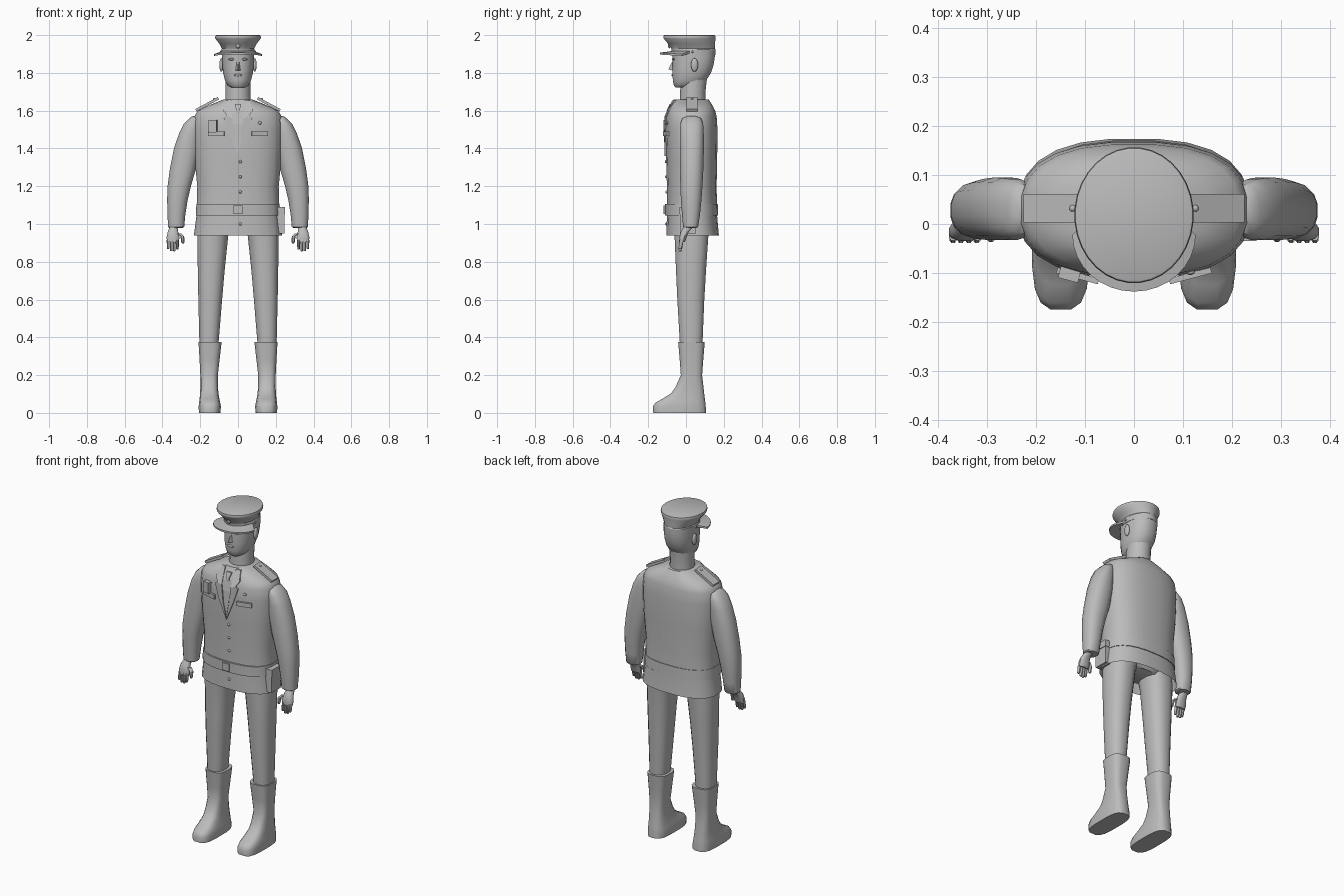
import bpy, bmesh, math
from mathutils import Vector, Matrix

GREY = bpy.data.materials.new("plain_grey")
GREY.diffuse_color = (0.5, 0.5, 0.5, 1)


def finish(name, bm, angle=40):
    bmesh.ops.recalc_face_normals(bm, faces=bm.faces)
    me = bpy.data.meshes.new(name)
    bm.to_mesh(me)
    bm.free()
    ob = bpy.data.objects.new(name, me)
    bpy.context.collection.objects.link(ob)
    me.materials.append(GREY)
    bpy.ops.object.select_all(action='DESELECT')
    ob.select_set(True)
    bpy.context.view_layer.objects.active = ob
    bpy.ops.object.shade_smooth_by_angle(angle=math.radians(angle))
    return ob


def loft(name, rings, n=16, power=2.0, bottom=True, top=True, angle=40):
    """Stack of horizontal superellipse rings given as (z, x0, x1, y0, y1)."""
    bm = bmesh.new()
    loops = []
    for z, x0, x1, y0, y1 in rings:
        loop = []
        for i in range(n):
            a = 2 * math.pi * (i + 0.5) / n
            c, s = math.cos(a), math.sin(a)
            px = math.copysign(abs(c) ** (2 / power), c)
            py = math.copysign(abs(s) ** (2 / power), s)
            loop.append(bm.verts.new(((x0 + x1) / 2 + px * (x1 - x0) / 2,
                                      (y0 + y1) / 2 + py * (y1 - y0) / 2, z)))
        loops.append(loop)
    for a, b in zip(loops, loops[1:]):
        for i in range(n):
            j = (i + 1) % n
            bm.faces.new((a[i], a[j], b[j], b[i]))
    if bottom:
        bm.faces.new(loops[0])
    if top:
        bm.faces.new(loops[-1])
    return finish(name, bm, angle)


def side(rings, s):
    """Mirror ring data to the chosen side."""
    return [(z, min(s * a, s * b), max(s * a, s * b), c, d) for z, a, b, c, d in rings]


def box(name, centre, size, rot=None):
    bm = bmesh.new()
    m = Matrix.Translation(centre) @ (rot or Matrix()) @ Matrix.Diagonal((*size, 1))
    bmesh.ops.create_cube(bm, size=1, matrix=m)
    return finish(name, bm, 20)


def ball(name, centre, size):
    bm = bmesh.new()
    m = Matrix.Translation(centre) @ Matrix.Diagonal((*size, 1))
    bmesh.ops.create_uvsphere(bm, u_segments=12, v_segments=8, radius=0.5, matrix=m)
    return finish(name, bm, 60)


# Jacket
JACKET = [(z, -r, r, a, b) for z, r, a, b in [
    (0.94, .235, -.105, .175), (1.04, .222, -.102, .166), (1.2, .217, -.102, .163),
    (1.35, .232, -.106, .166), (1.5, .238, -.11, .168), (1.57, .232, -.106, .163),
    (1.60, .215, -.095, .155), (1.63, .15, -.08, .14), (1.66, .075, -.065, .12)]]
loft("jacket", JACKET, 24, 2.5, bottom=False)


def front_y(x, z):
    """Depth of the jacket front at a given x and z."""
    for a, b in zip(JACKET, JACKET[1:]):
        if a[0] <= z <= b[0]:
            t = (z - a[0]) / (b[0] - a[0])
            r, y0, y1 = (a[k] + t * (b[k] - a[k]) for k in (2, 3, 4))
            q = max(0, 1 - (min(abs(x) / r, 1)) ** 2.5) ** 0.4
            return (y0 + y1) / 2 - q * (y1 - y0) / 2
    return JACKET[-1][3]


def patch(name, pts, lift):
    """Flat panel laid on the jacket front from an (x, z) outline."""
    bm = bmesh.new()
    f = [bm.verts.new((x, front_y(x, z) - lift, z)) for x, z in pts]
    b = [bm.verts.new((x, front_y(x, z) + .01, z)) for x, z in pts]
    bm.faces.new(f)
    bm.faces.new(b)
    for i in range(len(pts)):
        j = (i + 1) % len(pts)
        bm.faces.new((f[i], f[j], b[j], b[i]))
    return finish(name, bm, 20)


# Belt, buckle and holster
loft("belt", [(1.045, -.225, .225, -.112, .171), (1.105, -.222, .222, -.112, .169)],
     24, 2.5, angle=30)
box("belt_buckle", (0, -.113, 1.075), (.045, .012, .045))
box("holster", (.225, .01, 1.02), (.042, .085, .14))
box("holster_flap", (.228, .01, 1.07), (.044, .09, .04))

# Shirt, tie, lapels and front buttons
patch("shirt_front", [(0, 1.37), (.045, 1.57), (.04, 1.65), (-.04, 1.65), (-.045, 1.57)], .002)
patch("tie", [(0, 1.38), (.018, 1.47), (.009, 1.605), (-.009, 1.605), (-.018, 1.47)], .005)
patch("tie_knot", [(-.008, 1.6), (.008, 1.6), (.017, 1.635), (-.017, 1.635)], .009)
for s in (-1, 1):
    patch("lapel", [(s * x, z) for x, z in
                    [(0, 1.36), (.05, 1.48), (.076, 1.56), (.058, 1.575), (.03, 1.56), (.02, 1.47)]], .007)
    patch("collar", [(s * x, z) for x, z in
                     [(.03, 1.56), (.058, 1.572), (.078, 1.60), (.06, 1.655), (.035, 1.655)]], .009)
for z in (1.33, 1.25, 1.17, 1.0):
    ball("jacket_button", (.012, front_y(.012, z), z), (.016, .014, .016))

# Chest ribbons, badge and pin
for s in (-1, 1):
    box("chest_bar", (s * .115, front_y(.115, 1.478) - .006, 1.478), (.088, .012, .026),
        Matrix.Rotation(s * .26, 4, 'Z'))
box("chest_badge", (-.132, front_y(.132, 1.515) - .008, 1.518), (.042, .024, .066),
    Matrix.Rotation(-.26, 4, 'Z'))
ball("chest_pin", (.115, front_y(.115, 1.535), 1.535), (.018, .012, .018))

# Shoulder straps
for s in (-1, 1):
    tilt = Matrix.Rotation(s * .49, 4, 'Y')
    box("shoulder_strap", (s * .163, .032, 1.634), (.135, .058, .014), tilt)
    ball("strap_button", (s * .125, .032, 1.661), (.014, .014, .012))

# Sleeves
SLEEVE = [(.98, .29, .365, -.01, .06), (.985, .284, .371, -.016, .065), (1.05, .278, .374, -.022, .075),
          (1.13, .265, .376, -.028, .083), (1.2, .248, .374, -.031, .088), (1.29, .222, .362, -.033, .093),
          (1.4, .20, .340, -.034, .096), (1.48, .195, .313, -.034, .095), (1.53, .195, .287, -.031, .092),
          (1.56, .20, .258, -.02, .08), (1.572, .215, .24, .01, .05)]
PALM = [(.905, .312, .377, -.034, -.006), (.93, .309, .379, -.035, .004),
        (.96, .316, .372, -.028, .016), (.99, .32, .36, -.008, .045)]
for s in (-1, 1):
    loft("sleeve", side(SLEEVE, s), 16, 2.3)
    loft("hand", side(PALM, s), 12, 2.4)
    # Fingers and thumb
    for i, tip in enumerate((.864, .855, .856, .868)):
        x = .321 + i * .0162
        loft("finger", side([(tip, x - .005, x + .005, -.037, -.025),
                             (tip + .006, x - .0078, x + .0078, -.040, -.021),
                             (.915, x - .0085, x + .0085, -.035, -.012)], s), 8)
    loft("thumb", side([(.897, .287, .297, -.034, -.022), (.905, .283, .301, -.038, -.017),
                        (.935, .284, .306, -.034, -.012), (.95, .30, .326, -.026, -.004)], s), 8)

# Trousers
LEG = [(.36, .103, .205, -.033, .088), (.6, .083, .211, -.047, .098), (.75, .07, .214, -.054, .107),
       (.94, .05, .216, -.062, .12), (1.05, .02, .205, -.07, .13)]
BOOT = [(0, .092, .208, -.175, .108), (.035, .09, .209, -.176, .106), (.055, .094, .207, -.163, .104),
        (.075, .098, .204, -.125, .101), (.105, .103, .201, -.078, .097), (.14, .106, .2, -.055, .093),
        (.2, .106, .2, -.028, .086), (.28, .097, .204, -.034, .092), (.375, .086, .21, -.042, .1)]
for s in (-1, 1):
    loft("trouser_leg", side(LEG, s), 16, 2.4)
    loft("boot", side(BOOT, s), 16, 3.2)
loft("trouser_seat", [(.965, -.1, .1, -.05, .11), (1.0, -.19, .19, -.075, .135),
                      (1.06, -.2, .2, -.08, .14)], 16, 2.4)

# Neck and head
loft("neck", [(1.63, -.07, .07, -.035, .106), (1.70, -.067, .067, -.032, .104),
              (1.79, -.068, .068, -.03, .115)], 16)
loft("head", [(z, -r, r, a, b) for z, r, a, b in [
    (1.722, .036, -.055, .035), (1.735, .056, -.066, .075), (1.76, .07, -.071, .108),
    (1.80, .08, -.074, .134), (1.84, .084, -.073, .147), (1.88, .086, -.074, .154),
    (1.925, .086, -.074, .155)]], 16, 2.3)

# Nose, brows, mouth and ears
bm = bmesh.new()
v = [bm.verts.new(p) for p in [(-.015, -.068, 1.812), (.015, -.068, 1.812), (0, -.094, 1.818),
                               (-.007, -.068, 1.868), (.007, -.068, 1.868)]]
for f in ((0, 1, 2), (0, 2, 3), (1, 4, 2), (2, 4, 3), (0, 3, 4, 1)):
    bm.faces.new([v[i] for i in f])
finish("nose", bm, 30)
ball("mouth", (0, -.071, 1.788), (.045, .012, .012))
for s in (-1, 1):
    ball("brow", (s * .033, -.067, 1.872), (.036, .014, .012))
    ball("ear", (s * .088, .045, 1.842), (.022, .038, .072))

# Cap: band, flared crown and flat top
loft("cap", [(z, -r, r, a, b) for z, r, a, b in [
    (1.895, .088, -.076, .156), (1.925, .089, -.077, .157), (1.93, .086, -.079, .154),
    (1.955, .1, -.096, .155), (1.982, .121, -.119, .156), (1.988, .122, -.121, .157),
    (1.998, .12, -.119, .155), (2.0, .116, -.115, .151)]], 32, 2.0, angle=30)

# Visor: curved crescent sloping forward
bm = bmesh.new()
rows = []
for i in range(17):
    a = math.pi * (1 + i / 16)
    c, s = math.cos(a), math.sin(a)
    zi, zo = 1.916, 1.893 - .008 * s
    inner, outer = (.084 * c, .02 + .09 * s), (.126 * c, -.022 + .116 * s)
    rows.append([bm.verts.new(p) for p in [(*inner, zi), (*outer, zo + .006),
                                           (*outer, zo - .004), (*inner, zi - .012)]])
for a, b in zip(rows, rows[1:]):
    for i in range(4):
        j = (i + 1) % 4
        bm.faces.new((a[i], a[j], b[j], b[i]))
bm.faces.new(rows[0])
bm.faces.new(rows[-1])
finish("cap_visor", bm, 30)
ball("cap_badge", (0, -.088, 1.945), (.024, .014, .03))
for s in (-1, 1):
    ball("cap_button", (s * .09, -.0 + .035, 1.912), (.012, .012, .012))
